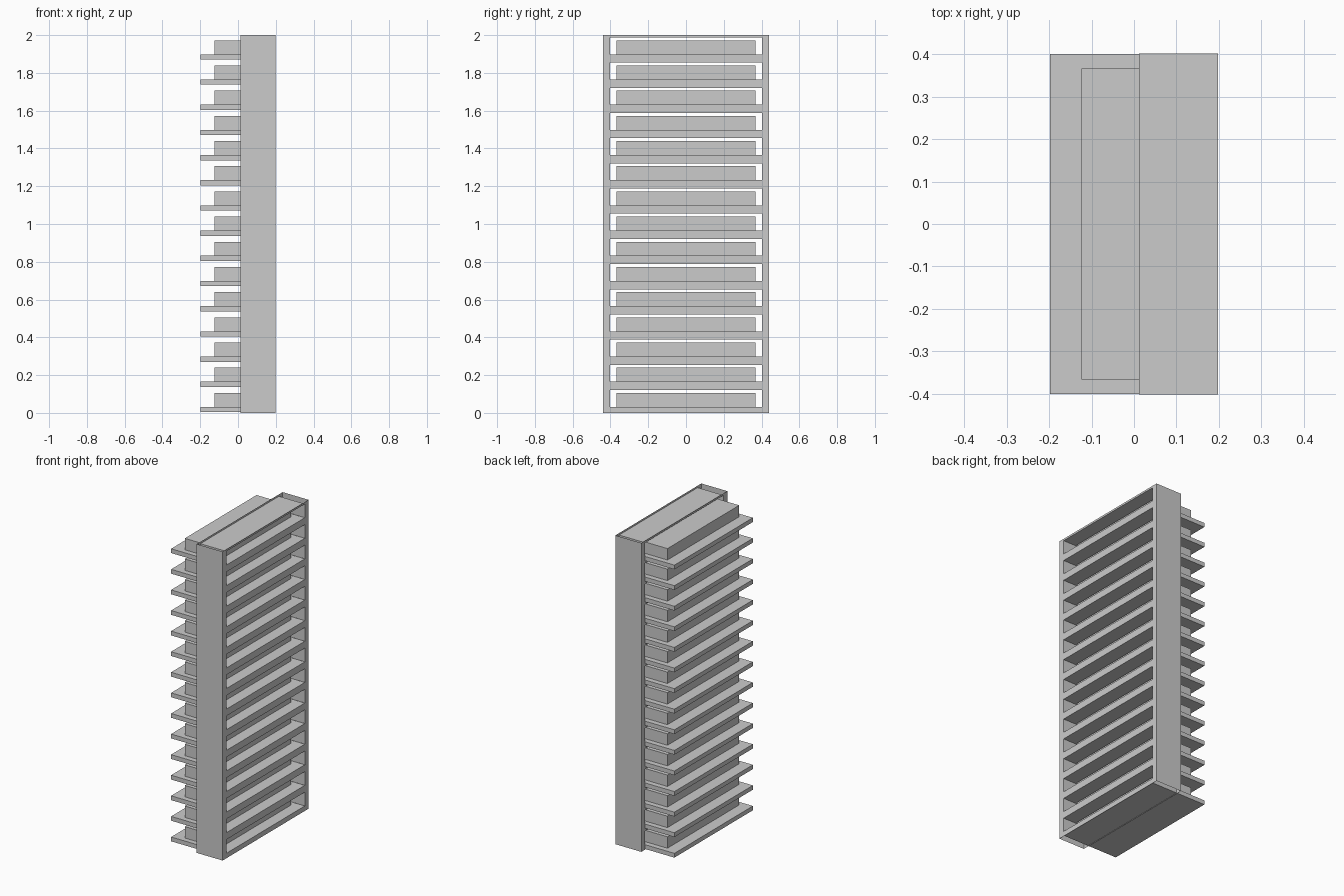
import bpy, bmesh

if "Cube" in bpy.data.objects:
    bpy.data.objects.remove(bpy.data.objects["Cube"])

N = 15
PITCH = 2.0 / N
XB, XF = 0.012, 0.198      # frame back and front
YI, YO = 0.402, 0.44       # slot half width, frame half width
FLOOR, CEIL = 0.032, 0.121  # slot bottom and top inside one cell


def finish(name, bm):
    me = bpy.data.meshes.new(name)
    bm.to_mesh(me)
    bm.free()
    ob = bpy.data.objects.new(name, me)
    bpy.context.collection.objects.link(ob)
    return ob


def box(name, x0, x1, y0, y1, z0, z1):
    bm = bmesh.new()
    bmesh.ops.create_cube(bm, size=1)
    for v in bm.verts:
        v.co.x = x0 if v.co.x < 0 else x1
        v.co.y = y0 if v.co.y < 0 else y1
        v.co.z = z0 if v.co.z < 0 else z1
    return finish(name, bm)


def repeat(ob):
    m = ob.modifiers.new("Stack", 'ARRAY')
    m.count = N
    m.use_relative_offset = False
    m.use_constant_offset = True
    m.constant_offset_displace = (0, 0, PITCH)


# Slotted frame: hollow sheet cells, open at the top and bottom ends
bm = bmesh.new()


def quad(*pts):
    bm.faces.new([bm.verts.new(p) for p in pts])


def strip_x(x, y0, y1, z0, z1):
    p = [(x, y0, z0), (x, y1, z0), (x, y1, z1), (x, y0, z1)]
    quad(*(p if x == XF else p[::-1]))


def wall_y(y, z0, z1, outward):
    p = [(XB, y, z0), (XF, y, z0), (XF, y, z1), (XB, y, z1)]
    quad(*(p if outward < 0 else p[::-1]))


for s in (-1, 1):
    wall_y(s * YO, 0, 2, s)
    for x in (XB, XF):
        strip_x(x, min(s * YI, s * YO), max(s * YI, s * YO), 0, 2)
for i in range(N):
    z = i * PITCH
    for x in (XB, XF):
        strip_x(x, -YI, YI, z, z + FLOOR)
        strip_x(x, -YI, YI, z + CEIL, z + PITCH)
    for s in (-1, 1):
        wall_y(s * YI, z + FLOOR, z + CEIL, -s)
    quad((XB, -YI, z + CEIL), (XB, YI, z + CEIL),
         (XF, YI, z + CEIL), (XF, -YI, z + CEIL))
bmesh.ops.remove_doubles(bm, verts=bm.verts, dist=0.0005)
finish("slotted_frame", bm)

# Shelf trays passing through the frame
repeat(box("shelf_tray", -0.198, 0.1975, -0.4015, 0.4015, 0.004, FLOOR))

# Blocks resting on the trays
repeat(box("equipment_block", -0.124, 0.124, -0.367, 0.367, FLOOR, 0.106))
